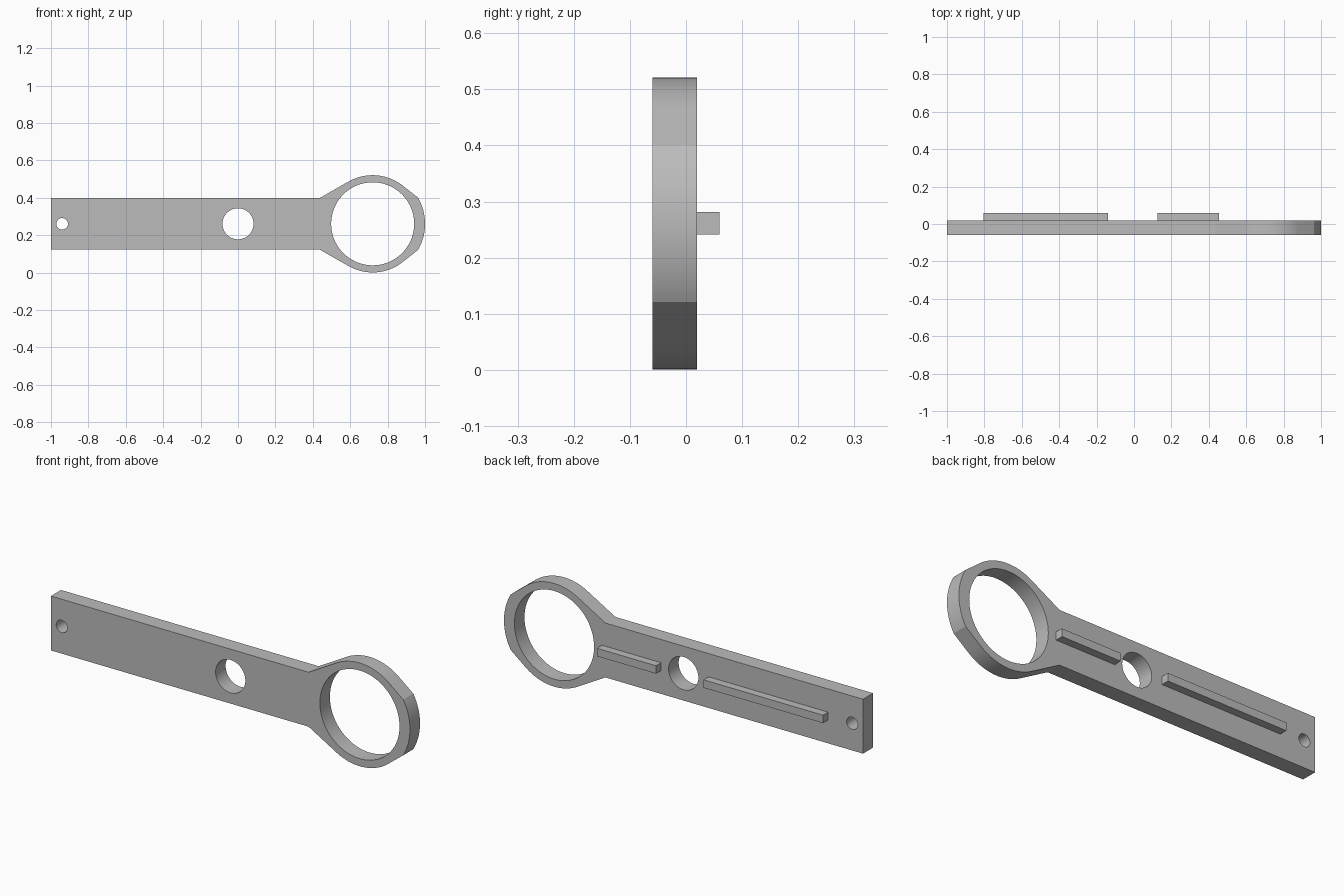
import bpy
import bmesh
from math import cos, sin, pi, radians, atan2, acos, hypot
from mathutils import Vector

if "Cube" in bpy.data.objects:
    bpy.data.objects.remove(bpy.data.objects["Cube"])

MID_Z = 0.261          # height of the long axis
FRONT, BACK = -0.06, 0.02
HEAD_X = 0.72          # centre of the ring
RING_R, TIP_R = 0.26, 0.28
HALF = 0.137           # half height of the bar
NECK_X = 0.435

grey = bpy.data.materials.new("plain grey")
grey.use_nodes = True
grey.diffuse_color = (0.5, 0.5, 0.5, 1)
grey.node_tree.nodes["Principled BSDF"].inputs["Base Color"].default_value = (0.5, 0.5, 0.5, 1)


def arc(x, r, start, end, n):
    """Points on an arc about (x, 0), angles in radians."""
    steps = [start + (end - start) * i / n for i in range(n + 1)]
    return [(x + r * cos(a), r * sin(a)) for a in steps]


def circle(x, r, n):
    return arc(x, r, 0, 2 * pi, n)[:-1]


def finish(bm, name):
    bmesh.ops.recalc_face_normals(bm, faces=bm.faces)
    mesh = bpy.data.meshes.new(name)
    bm.to_mesh(mesh)
    bm.free()
    mesh.materials.append(grey)
    obj = bpy.data.objects.new(name, mesh)
    bpy.context.collection.objects.link(obj)
    return obj


def extruded(name, loops, y0, y1):
    """Fill nested outlines, holes included, and extrude them along y."""
    bm = bmesh.new()
    edges = []
    for loop in loops:
        vs = [bm.verts.new((x, y0, MID_Z + z)) for x, z in loop]
        edges += [bm.edges.new((a, b)) for a, b in zip(vs, vs[1:] + vs[:1])]
    bmesh.ops.triangle_fill(bm, edges=edges, use_beauty=True, normal=(0, -1, 0))
    bmesh.ops.dissolve_limit(bm, angle_limit=0.01, verts=[], edges=bm.edges)
    out = bmesh.ops.extrude_face_region(bm, geom=bm.faces[:], use_keep_orig=True)
    moved = [g for g in out["geom"] if isinstance(g, bmesh.types.BMVert)]
    bmesh.ops.translate(bm, verts=moved, vec=Vector((0, y1 - y0, 0)))
    return finish(bm, name)


# Plate outline: rounded tip, tangent shoulders, ring, tapered neck, bar
tip = radians(30)
shoulder = tip + acos(RING_R / TIP_R)
neck_dx = NECK_X - HEAD_X
neck = atan2(HALF, neck_dx) - acos(RING_R / hypot(neck_dx, HALF))
upper = arc(HEAD_X, TIP_R, 0, tip, 10) + arc(HEAD_X, RING_R, shoulder, neck, 24)
upper += [(NECK_X, HALF), (-1, HALF)]
lower = [(x, -z) for x, z in reversed(upper[1:])]

holes = [circle(HEAD_X, 0.222, 72), circle(0, 0.083, 48), circle(-0.94, 0.031, 32)]
plate = extruded("plate", [upper + lower] + holes, FRONT, BACK)

bpy.ops.object.select_all(action='DESELECT')
plate.select_set(True)
bpy.context.view_layer.objects.active = plate
bpy.ops.object.shade_smooth_by_angle(angle=radians(15))

# Ribs along the back
for name, x0, x1 in (("long_rib", -0.805, -0.14), ("short_rib", 0.125, 0.455)):
    extruded(name, [[(x0, -0.02), (x1, -0.02), (x1, 0.02), (x0, 0.02)]], BACK, 0.06)
